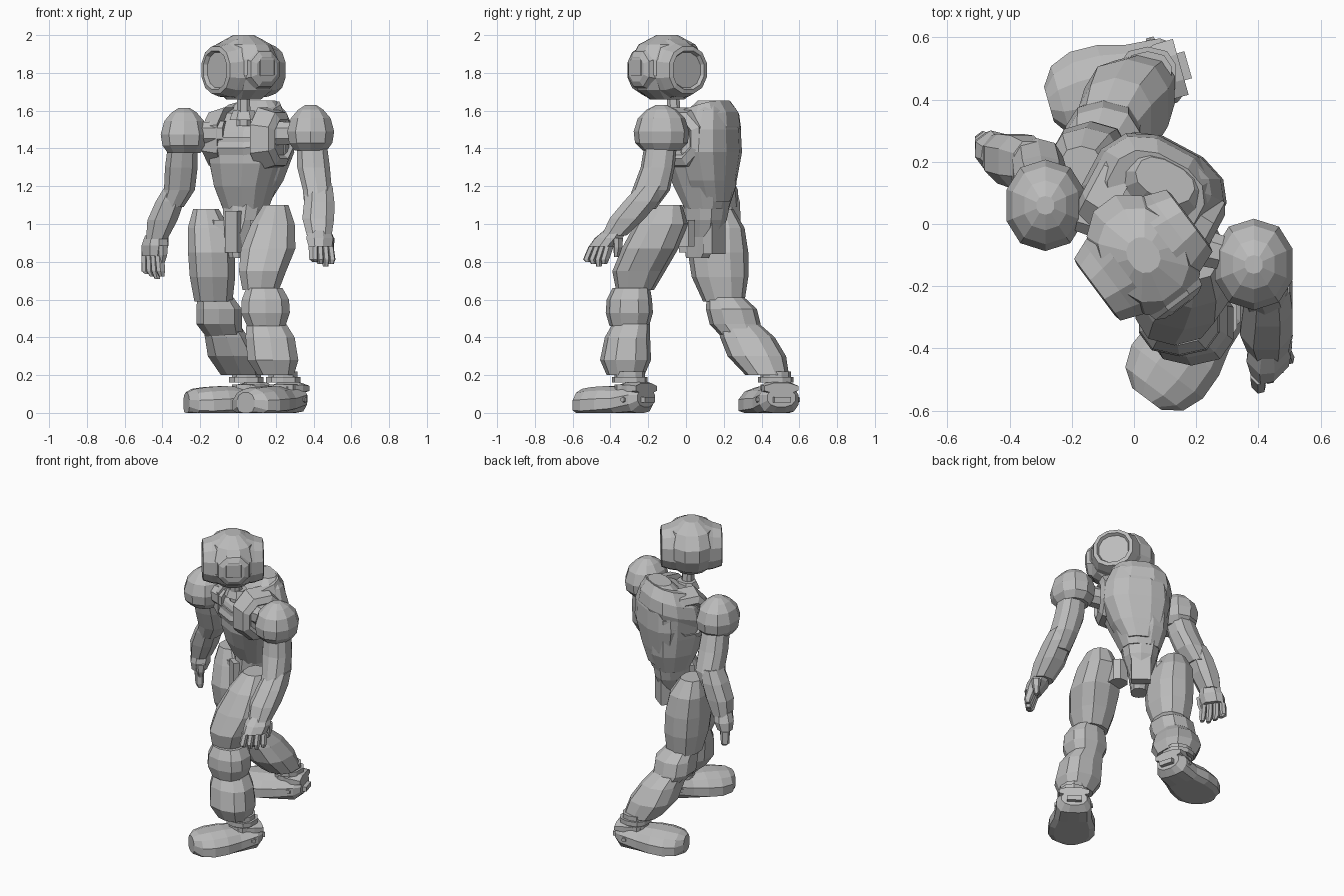
import bpy
import bmesh
import math
from mathutils import Vector

default = bpy.data.objects.get("Cube")
if default:
    bpy.data.objects.remove(default, do_unlink=True)

# One plain grey finish for the whole figure
grey = bpy.data.materials.new("plain_grey")
grey.use_nodes = True
GREY = (0.5, 0.5, 0.5, 1)
grey.diffuse_color = GREY
grey.node_tree.nodes["Principled BSDF"].inputs["Base Color"].default_value = GREY

X, Y, Z = Vector((1, 0, 0)), Vector((0, 1, 0)), Vector((0, 0, 1))


def side_of(direction):
    """Horizontal vector at a right angle to a horizontal direction."""
    return Vector((direction.y, -direction.x, 0))


def finish(name, bm):
    bmesh.ops.recalc_face_normals(bm, faces=bm.faces)
    mesh = bpy.data.meshes.new(name)
    bm.to_mesh(mesh)
    bm.free()
    mesh.materials.append(grey)
    obj = bpy.data.objects.new(name, mesh)
    bpy.context.collection.objects.link(obj)
    return obj


def loft(name, rings, u=X, v=Y, sides=10, power=0.8):
    """Faceted skin through rounded rings (x, y, z, half_width, half_depth)."""
    bm = bmesh.new()
    loops = []
    for x, y, z, a, b in rings:
        loop = []
        for i in range(sides):
            angle = math.tau * (i + 0.5) / sides
            c, s = math.cos(angle), math.sin(angle)
            c = math.copysign(abs(c) ** power, c)
            s = math.copysign(abs(s) ** power, s)
            point = Vector((x, y, z)) + u * (a * c) + v * (b * s)
            point.z = max(point.z, 0)
            loop.append(bm.verts.new(point))
        loops.append(loop)
    for low, high in zip(loops, loops[1:]):
        for i in range(sides):
            j = (i + 1) % sides
            bm.faces.new((low[i], low[j], high[j], high[i]))
    bm.faces.new(loops[0])
    bm.faces.new(loops[-1])
    return finish(name, bm)


def axial(name, start, axis, profile, sides=10):
    """Loft along a horizontal axis; profile holds (distance, width, height, lift)."""
    rings = []
    for distance, width, height, lift in profile:
        p = Vector(start) + axis * distance + Z * lift
        rings.append((p.x, p.y, p.z, width, height))
    return loft(name, rings, side_of(axis), Z, sides, 0.9)


def box(name, centre, size, axis=Y):
    """Small block turned to a horizontal axis."""
    x, y, z = centre
    a, b, h = (s / 2 for s in size)
    bm = bmesh.new()
    bmesh.ops.create_cube(bm, size=2)
    side = side_of(axis)
    for vert in bm.verts:
        q = vert.co.copy()
        vert.co = Vector((x, y, z)) + side * (q.x * a) + axis * (q.y * b) + Z * (q.z * h)
    return finish(name, bm)


# Head, turned towards the left
head_front = Vector((0.6, -0.8, 0))
head_side = Vector((0.8, 0.6, 0))
loft("head", [(.03, -.1, 1.66, .09, .09), (.03, -.1, 1.71, .13, .17),
              (.03, -.1, 1.79, .15, .215), (.03, -.1, 1.87, .15, .215),
              (.03, -.1, 1.95, .13, .16), (.03, -.1, 2.0, .05, .06)],
     head_side, head_front, sides=12, power=0.9)
for label, sign in (("left", 1), ("right", -1)):
    axial(label + "_ear_housing", (.03, -.1, 1.815), head_side * sign,
          [(.08, .17, .16, .01), (.13, .15, .145, 0), (.185, .128, .128, 0),
           (.19, .105, .105, 0), (.17, .095, .095, 0)], sides=12)
axial("face_mask", (.03, -.1, 1.82), head_front,
      [(.12, .12, .13, 0), (.19, .1, .1, 0), (.205, .07, .07, 0)], sides=8)

# Neck stem with a collar
loft("neck", [(.03, -.06, 1.52, .04, .04), (.03, -.07, 1.7, .035, .035)], sides=8)
loft("neck_collar", [(.03, -.05, 1.55, .08, .07), (.03, -.05, 1.6, .06, .05)], sides=8)

# Torso, twisted towards the right
across = Vector((0.88, -0.47, 0))
depth = Vector((0.47, 0.88, 0))
loft("abdomen", [(.04, .11, 1.08, .12, .11), (.04, .1, 1.2, .165, .16),
                 (.05, .08, 1.32, .2, .185), (.05, .08, 1.46, .215, .19)],
     across, depth, sides=12)
loft("chest", [(.05, .08, 1.4, .205, .18), (.05, .08, 1.46, .22, .2),
               (.05, .09, 1.54, .2, .18), (.07, .1, 1.62, .16, .12)],
     across, depth + Z * 0.3, sides=12)
loft("back_shell", [(.07, .13, 1.12, .1, .1), (.08, .13, 1.23, .165, .12),
                    (.09, .12, 1.38, .215, .15), (.09, .12, 1.5, .205, .145),
                    (.1, .13, 1.6, .155, .105), (.1, .14, 1.655, .1, .06)],
     across, depth, sides=12)
for label, sign in (("left", 1), ("right", -1)):
    axial(label + "_shoulder_frame", (.05, .04, 1.45), across * sign,
          [(.1, .17, .18, 0), (.2, .15, .15, 0), (.22, .11, .11, 0),
           (.2, .09, .09, 0)], sides=8)
    axial(label + "_shoulder_joint", (.05, -.03, 1.48), Vector((0.96, -0.26, 0)) * sign,
          [(.12, .07, .07, 0), (.32, .05, .06, 0)], sides=8)

# Pelvis with a narrow plate at front and back
hip_line = Vector((0.8, -0.6, 0))
hip_back = Vector((0.6, 0.8, 0))
loft("pelvis", [(.01, .06, .82, .05, .06), (.02, .08, .93, .07, .1),
                (.035, .1, 1.02, .105, .11), (.04, .11, 1.12, .125, .115)],
     hip_line, hip_back)
box("groin_plate", (-.02, .01, .96), (.08, .06, .22), hip_back)
box("back_waist_plate", (.07, .15, .93), (.12, .06, .18), hip_back)
for label, x, y in (("left", .12, -.02), ("right", -.1, .13)):
    loft(label + "_hip_joint", [(x, y, .88, .06, .07), (x, y, 1.02, .06, .07)], sides=8)

# Rounded shoulder pads, drawn in at the lower rim
for label, x, y, z in (("left", .385, -.13, 1.39), ("right", -.285, .06, 1.375)):
    loft(label + "_shoulder_pad",
         [(x, y, z, .09, .1), (x, y, z + .04, .12, .14), (x, y, z + .1, .13, .147),
          (x, y, z + .17, .11, .125), (x, y, z + .215, .07, .08),
          (x, y, z + .24, .03, .03)], power=0.9)

# Arms: tapered upper arm and flared forearm
loft("left_upper_arm", [(.39, -.13, 1.45, .08, .085), (.4, -.15, 1.3, .09, .09),
                        (.42, -.185, 1.18, .08, .1), (.42, -.24, 1.08, .07, .08)])
loft("left_forearm", [(.43, -.18, 1.2, .075, .08), (.43, -.235, 1.12, .085, .1),
                      (.425, -.31, 1.03, .09, .1), (.43, -.38, .94, .07, .07)], sides=8)
loft("right_upper_arm", [(-.29, .08, 1.45, .08, .085), (-.3, .13, 1.3, .09, .09),
                         (-.31, .18, 1.18, .085, .095), (-.35, .2, 1.09, .065, .08)])
loft("right_forearm", [(-.33, .19, 1.2, .06, .08), (-.36, .2, 1.12, .08, .09),
                       (-.4, .21, 1.02, .085, .085), (-.43, .22, .92, .06, .07)], sides=8)


def hand(label, wrist, knuckle, tip, spread):
    """Palm, four bent fingers and a thumb."""
    w, k, t = Vector(wrist), Vector(knuckle), Vector(tip)
    depth_axis = side_of(spread)
    mid = (w + k) / 2
    loft(label + "_palm", [(*w, .06, .06), (*mid, .08, .065), (*k, .075, .05)],
         spread, depth_axis, sides=8)
    bend = (k + t) / 2 + (k - w).normalized() * 0.02
    for i in range(4):
        shift = spread * (0.04 * (i - 1.5))
        short = Z * (0.012 * abs(i - 1))
        loft(label + "_finger_" + str(i + 1),
             [(*(k + shift), .02, .03), (*(bend + shift * 1.1), .02, .026),
              (*(t + shift + short), .013, .015)], spread, depth_axis, sides=6)
    thumb = mid - spread * 0.07
    loft(label + "_thumb", [(*thumb, .025, .03), (*(thumb - Z * .05), .022, .024),
                            (*(thumb - Z * .1 + spread * .01), .012, .014)],
         spread, depth_axis, sides=6)


hand("left", (.43, -.37, .97), (.44, -.45, .88), (.45, -.475, .775), Vector((-0.7, -0.7, 0)))
hand("right", (-.43, .22, .94), (-.45, .225, .83), (-.44, .22, .71), Vector((-0.6, 0.8, 0)))

# Left leg, stepping forward
loft("left_thigh", [(.2, -.1, 1.1, .07, .08), (.185, -.13, 1.0, .12, .14),
                    (.16, -.19, .87, .15, .15), (.13, -.25, .75, .13, .14),
                    (.12, -.27, .65, .1, .1)])
loft("left_knee", [(.14, -.29, .66, .1, .1), (.145, -.3, .6, .13, .12),
                   (.145, -.3, .53, .135, .125), (.15, -.3, .46, .105, .105)])
loft("left_shin", [(.15, -.29, .47, .11, .1), (.17, -.31, .4, .135, .12),
                   (.185, -.32, .28, .14, .135), (.2, -.32, .2, .1, .1)])

# Right leg, trailing behind
loft("right_thigh", [(-.17, .17, 1.08, .07, .08), (-.155, .18, .98, .115, .13),
                     (-.14, .17, .85, .13, .16), (-.135, .18, .72, .125, .15),
                     (-.13, .2, .59, .105, .11)])
loft("right_knee", [(-.12, .21, .61, .1, .1), (-.1, .24, .55, .125, .135),
                    (-.1, .26, .47, .125, .135), (-.07, .3, .4, .1, .11)])
loft("right_shin", [(-.09, .28, .47, .1, .11), (-.06, .325, .4, .12, .145),
                    (-.025, .375, .3, .14, .155), (.02, .43, .2, .115, .115)])


def foot(label, heel, forward):
    """Broad rounded boot with ankle rings, heel bracket and side bolts."""
    forward = forward.normalized()
    side = side_of(forward)
    start = Vector(heel)
    axial(label + "_boot", heel, forward,
          [(0, .08, .05, .08), (.04, .11, .085, .07), (.15, .12, .09, .05),
           (.24, .145, .1, .045), (.33, .148, .1, .04), (.4, .12, .09, .04),
           (.44, .06, .06, .05)], sides=12)
    axial(label + "_heel_guard", heel, forward,
          [(0, .1, .03, .13), (.06, .1, .045, .13), (.16, .07, .02, .13)], sides=8)
    for step, (low, radius) in enumerate(((.12, .08), (.16, .095), (.19, .08))):
        c = start + forward * 0.11
        loft(label + "_ankle_ring_" + str(step + 1),
             [(c.x, c.y, low, radius, radius), (c.x, c.y, low + .03, radius, radius)])
    box(label + "_heel_bracket", start - forward * 0.005 + Z * 0.07, (.09, .04, .03), forward)
    for sign in (1, -1):
        axial(label + "_bolt", start + forward * 0.07 + Z * 0.07, side * sign,
              [(.09, .02, .02, 0), (.118, .014, .014, 0)], sides=6)


foot("left", (.305, -.21, 0), Vector((-0.6, -0.8, 0)))
foot("right", (.15, .505, 0), Vector((-0.95, -0.27, 0)))
